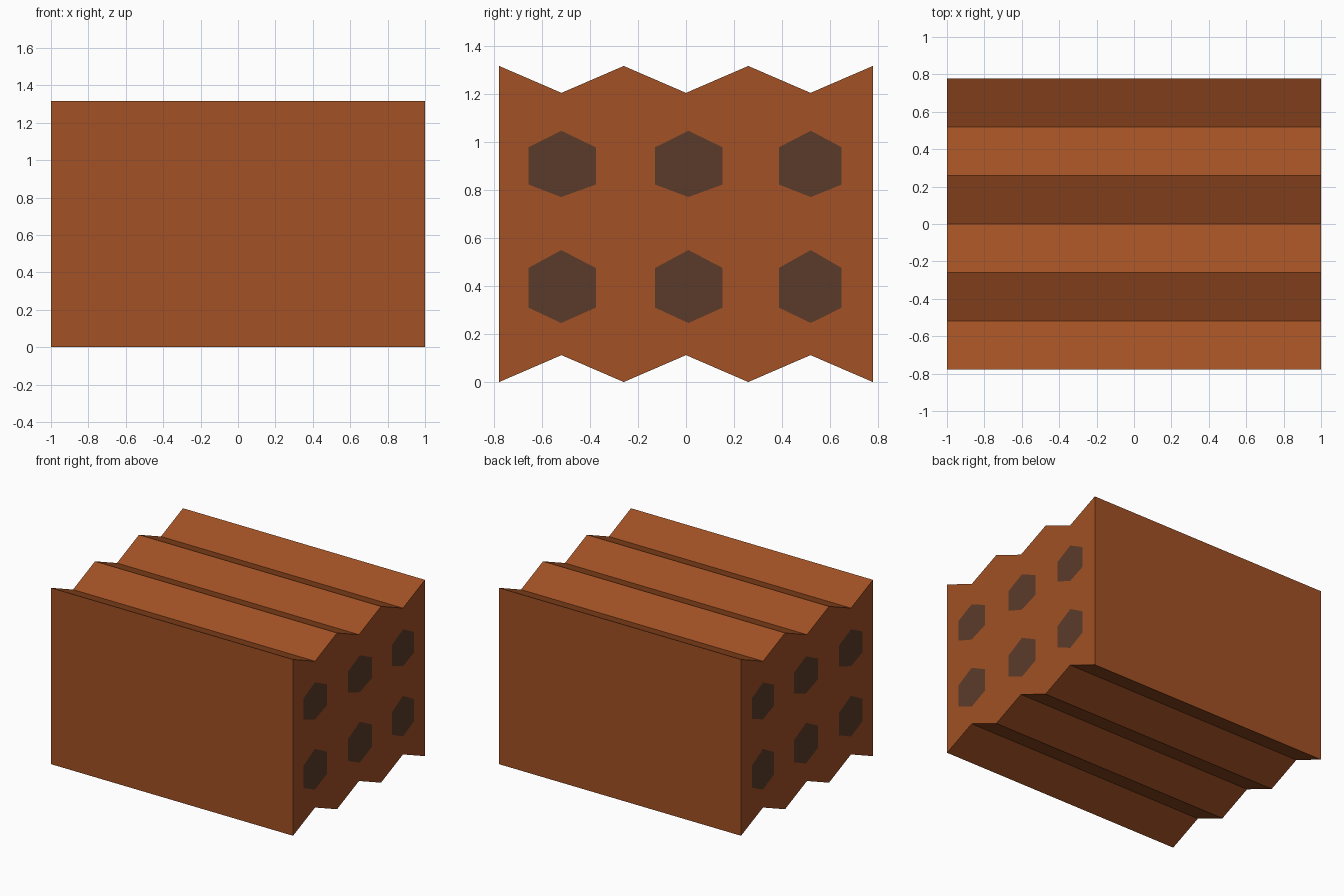
import bpy, bmesh

if "Cube" in bpy.data.objects:
    bpy.data.objects.remove(bpy.data.objects["Cube"])


def material(name, color):
    mat = bpy.data.materials.new(name)
    mat.diffuse_color = (*color, 1)
    mat.use_nodes = True
    mat.node_tree.nodes["Principled BSDF"].inputs["Base Color"].default_value = mat.diffuse_color
    return mat


clay = material("clay", (0.36, 0.082, 0.018))
dark = material("dark_cell", (0.105, 0.044, 0.023))

LENGTH, STEP, HEIGHT, NOTCH = 1.0, 0.2595, 1.317, 0.112

# Zigzag block outline in the y-z plane: underside then top
ys = [STEP * (i - 3) for i in range(7)]
outline = [(y, NOTCH * (i % 2)) for i, y in enumerate(ys)]
outline += [(y, HEIGHT - z) for y, z in reversed(outline)]


def hexagon(y0, ym, y1, z0, za, zb, z1):
    return [(ym, z0), (y1, za), (y1, zb), (ym, z1), (y0, zb), (y0, za)]


# Two rows of three dark cells
columns = [(-0.657, -0.52, -0.376), (-0.129, 0.01, 0.153), (0.387, 0.52, 0.649)]
rows = [(0.246, 0.31, 0.475, 0.55), (0.771, 0.823, 0.978, 1.047)]
cells = [hexagon(*c, *r) for c in columns for r in rows]

bm = bmesh.new()


def loop(points, x):
    verts = [bm.verts.new((x, y, z)) for y, z in points]
    edges = [bm.edges.new((verts[i - 1], verts[i])) for i in range(len(verts))]
    return verts, edges


# End caps: clay around the cells, with a dark face filling each cell
rims = []
for x in (-LENGTH, LENGTH):
    rim, edges = loop(outline, x)
    rims.append(rim)
    cell_verts = []
    for cell in cells:
        verts, cell_edges = loop(cell, x)
        cell_verts.append(verts)
        edges += cell_edges
    bmesh.ops.triangle_fill(bm, edges=edges, use_beauty=True, normal=(x, 0, 0))
    for verts in cell_verts:
        bm.faces.new(verts).material_index = 1

# Long side, top and underside faces
a, b = rims
for i in range(len(a)):
    bm.faces.new((a[i - 1], a[i], b[i], b[i - 1]))
bmesh.ops.recalc_face_normals(bm, faces=bm.faces[:])

mesh = bpy.data.meshes.new("ridged_block")
bm.to_mesh(mesh)
bm.free()
mesh.materials.append(clay)
mesh.materials.append(dark)
block = bpy.data.objects.new("ridged_block", mesh)
bpy.context.collection.objects.link(block)
